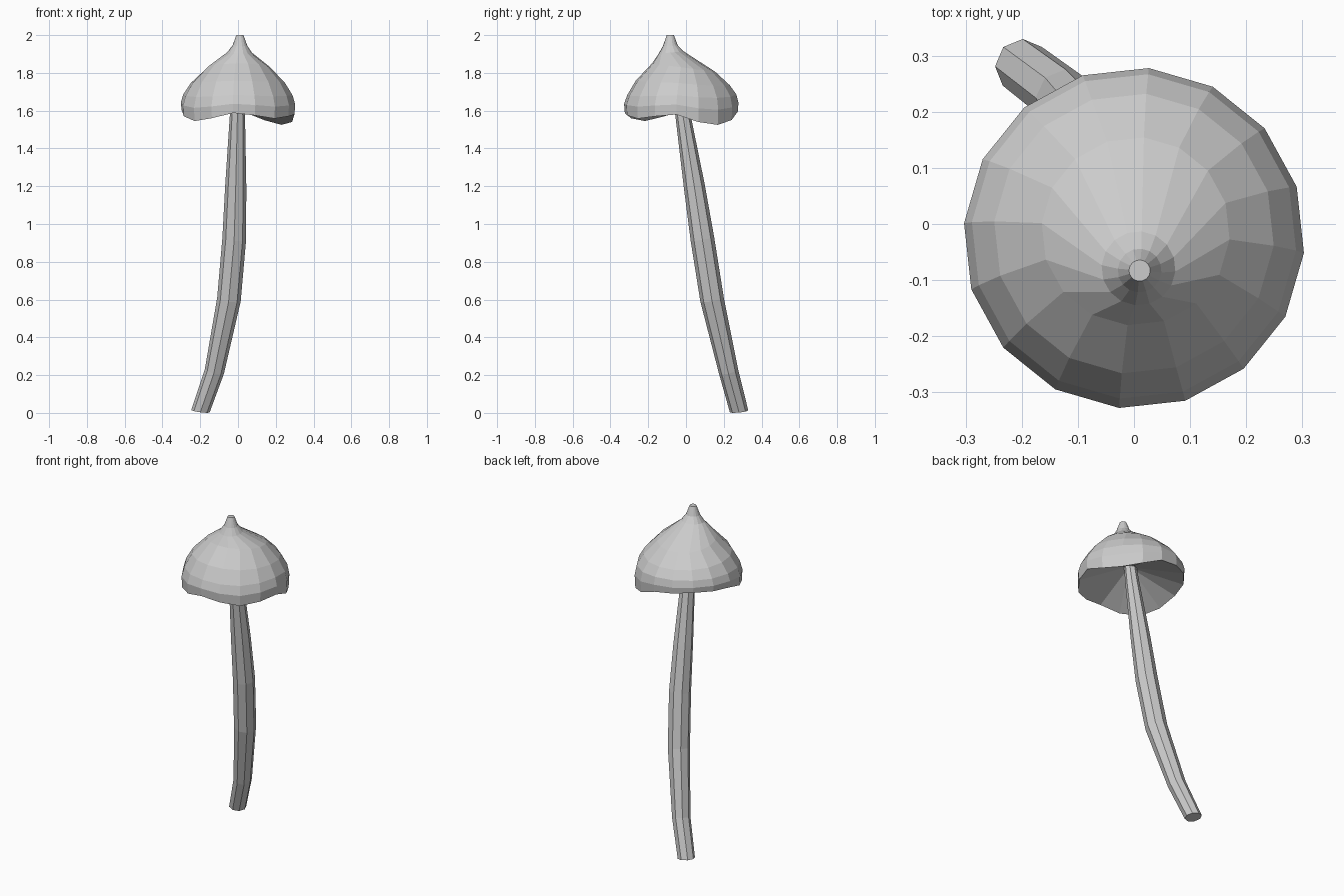
import bpy, bmesh, math
from mathutils import Vector

cube = bpy.data.objects.get("Cube")
if cube:
    bpy.data.objects.remove(cube, do_unlink=True)

grey = bpy.data.materials.new("plain grey")
grey.use_nodes = True
colour = (0.6, 0.6, 0.6, 1)
grey.diffuse_color = colour
grey.node_tree.nodes["Principled BSDF"].inputs["Base Color"].default_value = colour


def loft(name, rings, cap_start, cap_end):
    """Skin a list of point rings into a flat-shaded object."""
    bm = bmesh.new()
    loops = [[bm.verts.new(p) for p in ring] for ring in rings]
    for a, b in zip(loops, loops[1:]):
        n = len(a)
        for i in range(n):
            j = (i + 1) % n
            bm.faces.new((a[i], a[j], b[j], b[i]))
    if cap_start:
        bm.faces.new(list(reversed(loops[0])))
    if cap_end:
        bm.faces.new(loops[-1])
    bmesh.ops.recalc_face_normals(bm, faces=bm.faces)
    mesh = bpy.data.meshes.new(name)
    bm.to_mesh(mesh)
    bm.free()
    mesh.materials.append(grey)
    obj = bpy.data.objects.new(name, mesh)
    bpy.context.collection.objects.link(obj)
    return obj


# Stem: eight-sided rings set square to a bent path (x, y, z, radius)
path = [(-0.199, 0.281, 0.008, 0.049), (-0.125, 0.225, 0.22, 0.052),
        (-0.048, 0.138, 0.6, 0.063), (-0.02, 0.087, 0.92, 0.063),
        (-0.012, 0.044, 1.2, 0.056), (-0.003, -0.017, 1.58, 0.04),
        (0.0, -0.045, 1.77, 0.032)]
centres = [Vector(p[:3]) for p in path]
stem_rings = []
for k, c in enumerate(centres):
    along = centres[min(k + 1, len(path) - 1)] - centres[max(k - 1, 0)]
    along.normalize()
    if k == 0:  # the foot is cut nearly level
        along = (along + Vector((0, 0, 1.5))).normalized()
    u = Vector((0, 1, 0)).cross(along).normalized()
    v = along.cross(u)
    r = path[k][3]
    angles = [math.tau * i / 8 for i in range(8)]
    stem_rings.append([c + r * (math.cos(a) * u + math.sin(a) * v) for a in angles])
loft("stem", stem_rings, True, True)

# Cap: sixteen-sided bell with a leaning peak and a wavy rim
rim_z = [1.58, 1.54, 1.525, 1.55, 1.595, 1.61, 1.62, 1.615,
         1.605, 1.57, 1.545, 1.56, 1.588, 1.575, 1.558, 1.57]


def cap_ring(x, y, z, r, wave=0.0, tilt=0.0):
    """wave follows the rim's ups and downs, tilt lowers the back side."""
    ring = []
    for i, h in enumerate(rim_z):
        a = math.radians(-5 + 22.5 * i)
        dy = r * math.sin(a)
        ring.append((x + r * math.cos(a), y + dy, z + wave * (h - 1.575) - tilt * dy))
    return ring


cap_rings = [
    cap_ring(0.01, -0.083, 2.0, 0.019),
    cap_ring(0.01, -0.083, 1.945, 0.039, 0, -0.05),
    cap_ring(0.008, -0.079, 1.908, 0.066, 0, -0.1),
    cap_ring(0.003, -0.013, 1.828, 0.168, 0, 0.13),
    cap_ring(0, -0.017, 1.745, 0.25, 0.1, 0.05),
    cap_ring(0, -0.022, 1.68, 0.29, 0.25),
    cap_ring(0, -0.025, 1.63, 0.304, 0.5),
    cap_ring(0, -0.025, 1.575, 0.3, 1),
    cap_ring(0, -0.04, 1.69, 0.03),
]
loft("cap", cap_rings, True, False)
